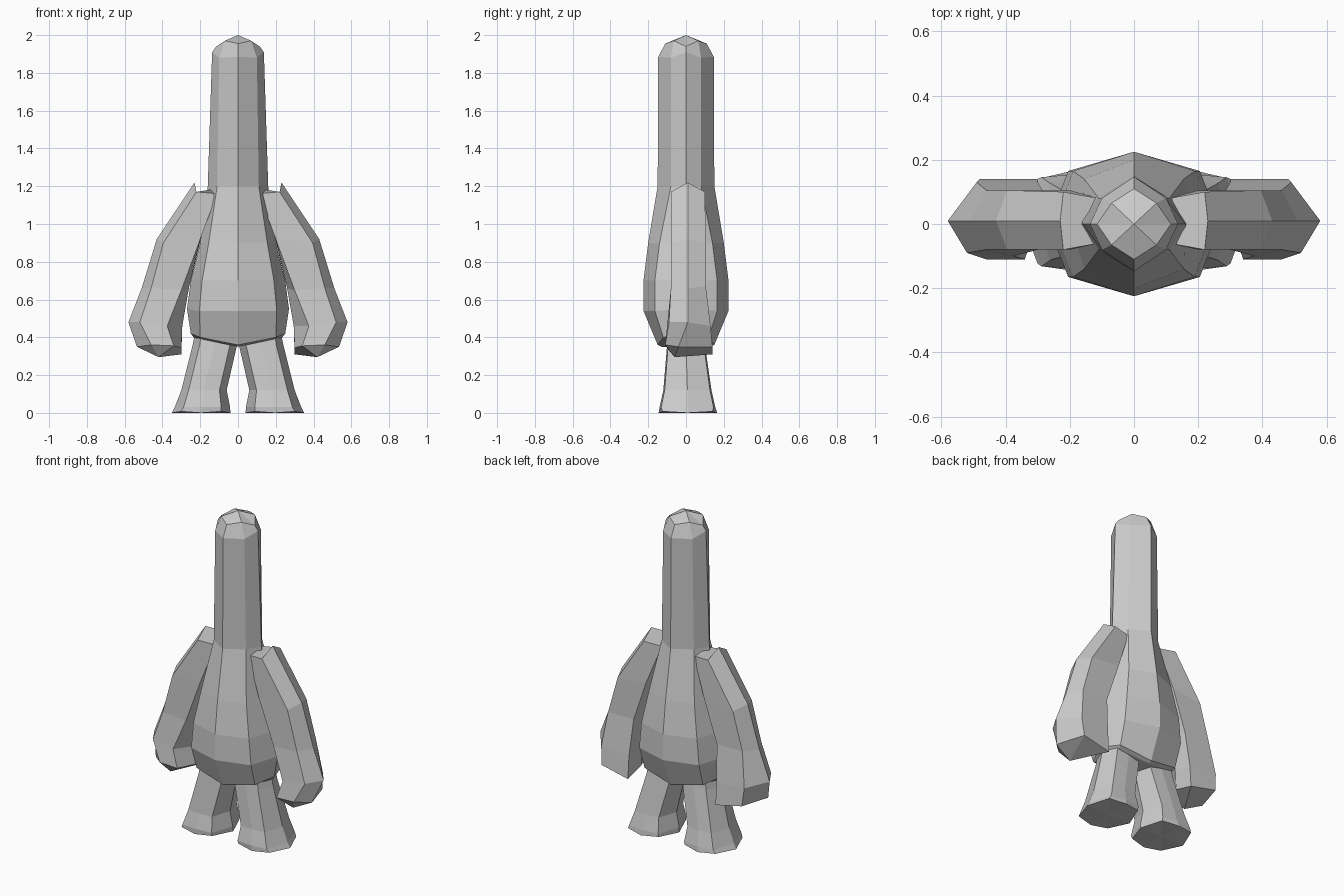
import bpy, bmesh

if "Cube" in bpy.data.objects:
    bpy.data.objects.remove(bpy.data.objects["Cube"])

grey = bpy.data.materials.new("plain grey")
grey.diffuse_color = (0.6, 0.6, 0.6, 1)
grey.use_nodes = True
grey.node_tree.nodes["Principled BSDF"].inputs["Base Color"].default_value = grey.diffuse_color


def loft(name, rings, tip_start=None, tip_end=None, mirror=False):
    """Skin a list of equal-length point rings; close the ends with a tip or a flat face."""
    bm = bmesh.new()
    loops = [[bm.verts.new(p) for p in ring] for ring in rings]
    n = len(loops[0])
    for a, b in zip(loops, loops[1:]):
        for i in range(n):
            j = (i + 1) % n
            bm.faces.new((a[i], a[j], b[j], b[i]))
    for loop, tip in ((loops[0], tip_start), (loops[-1], tip_end)):
        if tip:
            t = bm.verts.new(tip)
            for i in range(n):
                bm.faces.new((loop[i], loop[(i + 1) % n], t))
        else:
            bm.faces.new(loop)
    if mirror:
        for v in bm.verts:
            v.co.x *= -1
    bmesh.ops.recalc_face_normals(bm, faces=bm.faces)
    me = bpy.data.meshes.new(name)
    bm.to_mesh(me)
    bm.free()
    me.materials.append(grey)
    ob = bpy.data.objects.new(name, me)
    bpy.context.collection.objects.link(ob)
    return ob


def octagon(side, diag, front):
    """Eight points from (x, z) of the side, (x, y, z) of the diagonal, (y, z) of the front."""
    (sx, sz), (dx, dy, dz), (fy, fz) = side, diag, front
    return [(sx, 0, sz), (dx, dy, dz), (0, fy, fz), (-dx, dy, dz),
            (-sx, 0, sz), (-dx, -dy, dz), (0, -fy, fz), (dx, -dy, dz)]


# Body, long neck and rounded crown
body = [
    octagon((0.235, 0.40), (0.19, 0.09, 0.39), (0.13, 0.35)),
    octagon((0.25, 0.42), (0.20, 0.12, 0.40), (0.15, 0.36)),
    octagon((0.27, 0.55), (0.205, 0.165, 0.54), (0.225, 0.54)),
    octagon((0.25, 0.70), (0.19, 0.165, 0.70), (0.225, 0.70)),
    octagon((0.20, 0.90), (0.155, 0.14, 0.90), (0.20, 0.90)),
    octagon((0.16, 1.20), (0.11, 0.08, 1.20), (0.15, 1.20)),
    octagon((0.137, 1.91), (0.10, 0.08, 1.88), (0.147, 1.885)),
    octagon((0.115, 1.94), (0.07, 0.065, 1.97), (0.11, 1.955)),
]
loft("body", body, tip_start=(0, 0, 0.35), tip_end=(0, 0, 2.0))

# Arm rings: outer ridge, front outer, front inner, inner, back inner, back outer
arm = [
    [(.23, .01, 1.22), (.22, -.08, 1.17), (.11, -.06, 1.16),
     (.10, .01, 1.19), (.11, .08, 1.16), (.22, .10, 1.17)],
    [(.43, .01, .92), (.395, -.08, .90), (.20, -.08, .92),
     (.18, .01, .99), (.20, .105, .92), (.395, .105, .90)],
    [(.51, .01, .66), (.46, -.08, .66), (.30, -.08, .65),
     (.26, .01, .66), (.285, .105, .67), (.46, .105, .67)],
    [(.58, .01, .48), (.52, -.09, .48), (.375, -.10, .46),
     (.295, .01, .46), (.30, .13, .45), (.49, .13, .46)],
    [(.535, -.04, .35), (.46, -.11, .36), (.34, -.11, .355),
     (.30, .01, .345), (.30, .14, .31), (.48, .14, .35)],
]
for label, flip in (("right", False), ("left", True)):
    loft(label + "_arm", arm, tip_end=(.42, -.06, .295), mirror=flip)

# Leg rows: z, inner x, outer x, front y, back y
leg_rows = [
    (0.46, 0.03, 0.22, -0.09, 0.09),
    (0.36, 0.005, 0.24, -0.10, 0.10),
    (0.12, 0.06, 0.30, -0.12, 0.135),
    (0.03, 0.042, 0.335, -0.14, 0.155),
    (0.00, 0.04, 0.35, -0.145, 0.165),
]
legs = []
for z, xi, xo, yf, yb in leg_rows:
    w, m = xo - xi, (yf + yb) / 2
    fi, fm, fo = xi + 0.16 * w, xi + 0.5 * w, xo - 0.16 * w
    # Heel and toe centres touch the ground, corners lift slightly
    k, lift = (0.85, 0.008) if z == 0 else (0.94, 0)
    legs.append([(xo, m, z), (fo, yf * k, z + lift), (fm, yf, z), (fi, yf * k, z + lift),
                 (xi, m, z), (fi, yb * k, z + lift), (fm, yb, z), (fo, yb * k, z + lift)])
for label, flip in (("right", False), ("left", True)):
    loft(label + "_leg", legs, tip_end=(0.195, 0.01, 0.0), mirror=flip)
